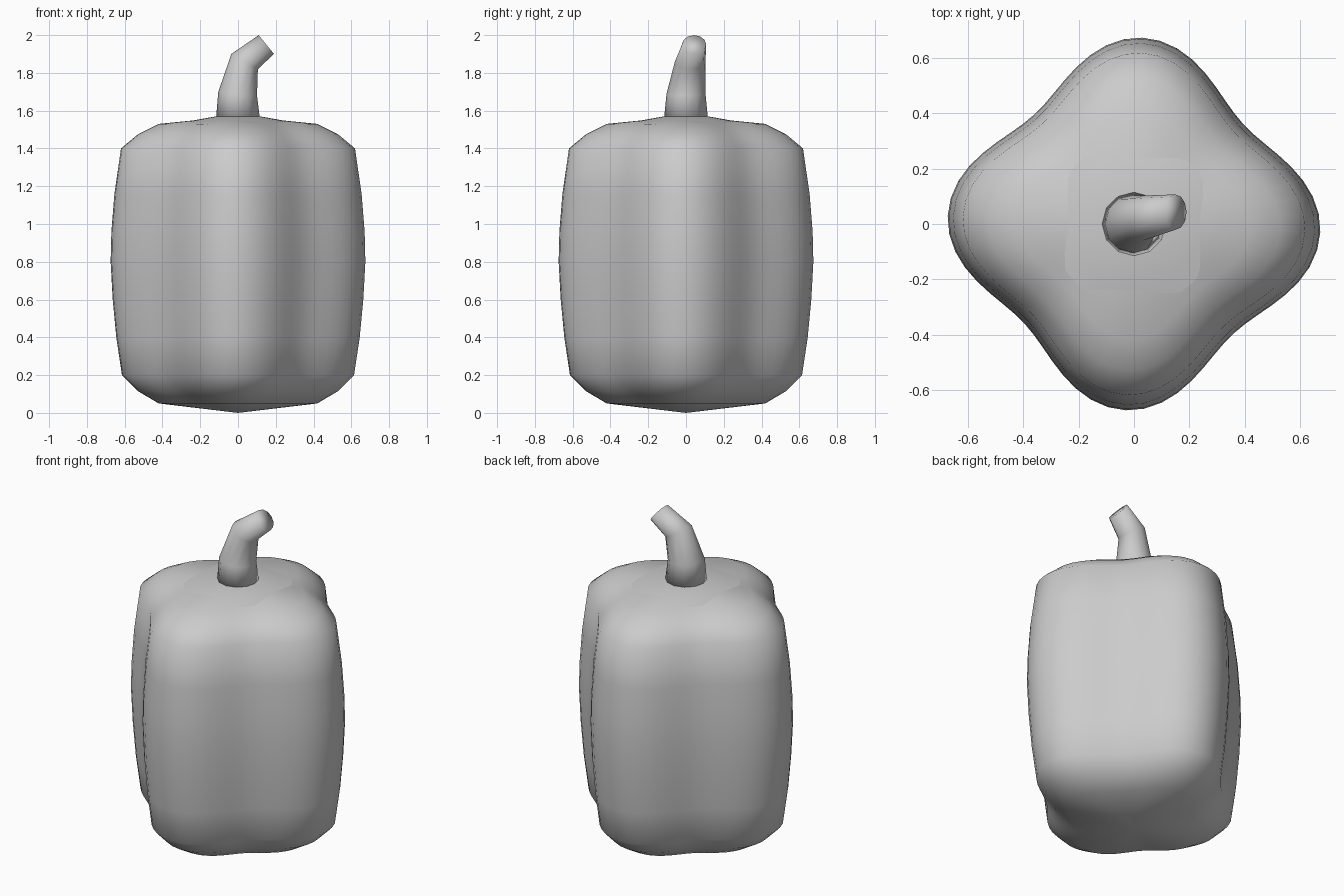
import bpy, bmesh, math
from mathutils import Vector

if "Cube" in bpy.data.objects:
    bpy.data.objects.remove(bpy.data.objects["Cube"])

grey = bpy.data.materials.new("plain grey")
grey.diffuse_color = (0.6, 0.6, 0.6, 1)
grey.use_nodes = True
grey.node_tree.nodes["Principled BSDF"].inputs["Base Color"].default_value = grey.diffuse_color


def loft(name, rings, bottom=None, top=None, angle=40):
    """Skin a list of closed rings; ends close to a point, or flat if None."""
    bm = bmesh.new()
    loops = [[bm.verts.new(p) for p in ring] for ring in rings]
    n = len(loops[0])
    for a, b in zip(loops, loops[1:]):
        for i in range(n):
            j = (i + 1) % n
            bm.faces.new((a[i], a[j], b[j], b[i]))
    for loop, tip in ((loops[0][::-1], bottom), (loops[-1], top)):
        if tip is None:
            bm.faces.new(loop)
        else:
            v = bm.verts.new(tip)
            for i in range(n):
                bm.faces.new((loop[i], loop[(i + 1) % n], v))
    bmesh.ops.recalc_face_normals(bm, faces=bm.faces)
    mesh = bpy.data.meshes.new(name)
    bm.to_mesh(mesh)
    bm.free()
    mesh.materials.append(grey)
    obj = bpy.data.objects.new(name, mesh)
    bpy.context.collection.objects.link(obj)
    bpy.ops.object.select_all(action='DESELECT')
    obj.select_set(True)
    bpy.context.view_layer.objects.active = obj
    bpy.ops.object.shade_smooth_by_angle(angle=math.radians(angle))
    return obj


def lobed_ring(r, z, n=64):
    """Four-lobed cross-section, turned slightly, whose lobes reach radius r."""
    pts = []
    for i in range(n):
        t = 2 * math.pi * i / n
        k = r * (0.897 + 0.103 * math.cos(4 * t))
        a = t - math.radians(2.5)
        pts.append((k * math.cos(a), k * math.sin(a), z))
    return pts


def tilted_ring(centre, r, lean, n=12):
    """Circle leaning toward +x by the given angle in degrees."""
    a = math.radians(lean)
    u = Vector((math.cos(a), 0, -math.sin(a)))
    v = Vector((0, 1, 0))
    return [Vector(centre) + r * (math.cos(2 * math.pi * i / n) * u
                                  + math.sin(2 * math.pi * i / n) * v) for i in range(n)]


# Four-lobed pepper body
profile = [(0.42, 0.05), (0.53, 0.115), (0.615, 0.2), (0.645, 0.4), (0.664, 0.6),
           (0.675, 0.8), (0.671, 0.96), (0.655, 1.16), (0.62, 1.4),
           (0.53, 1.475), (0.42, 1.53)]
loft("pepper_body", [lobed_ring(r, z) for r, z in profile],
     bottom=(0, 0, 0), top=(0, 0, 1.572), angle=60)

# Shallow collar around the stem
collar = [(0.30, 1.535), (0.235, 1.549), (0.115, 1.57)]
loft("stem_collar", [tilted_ring((0, 0, z), r, 0, 32) for r, z in collar])

# Bent, tapering stem with a softly shaded tip
stem = [((0, 0, 1.55), 0.117, 0), ((-0.002, 0, 1.69), 0.103, 5),
        ((0.035, 0.022, 1.86), 0.081, 30), ((0.15, 0.043, 1.95), 0.064, 51)]
loft("stem", [tilted_ring(*s) for s in stem], angle=180)
